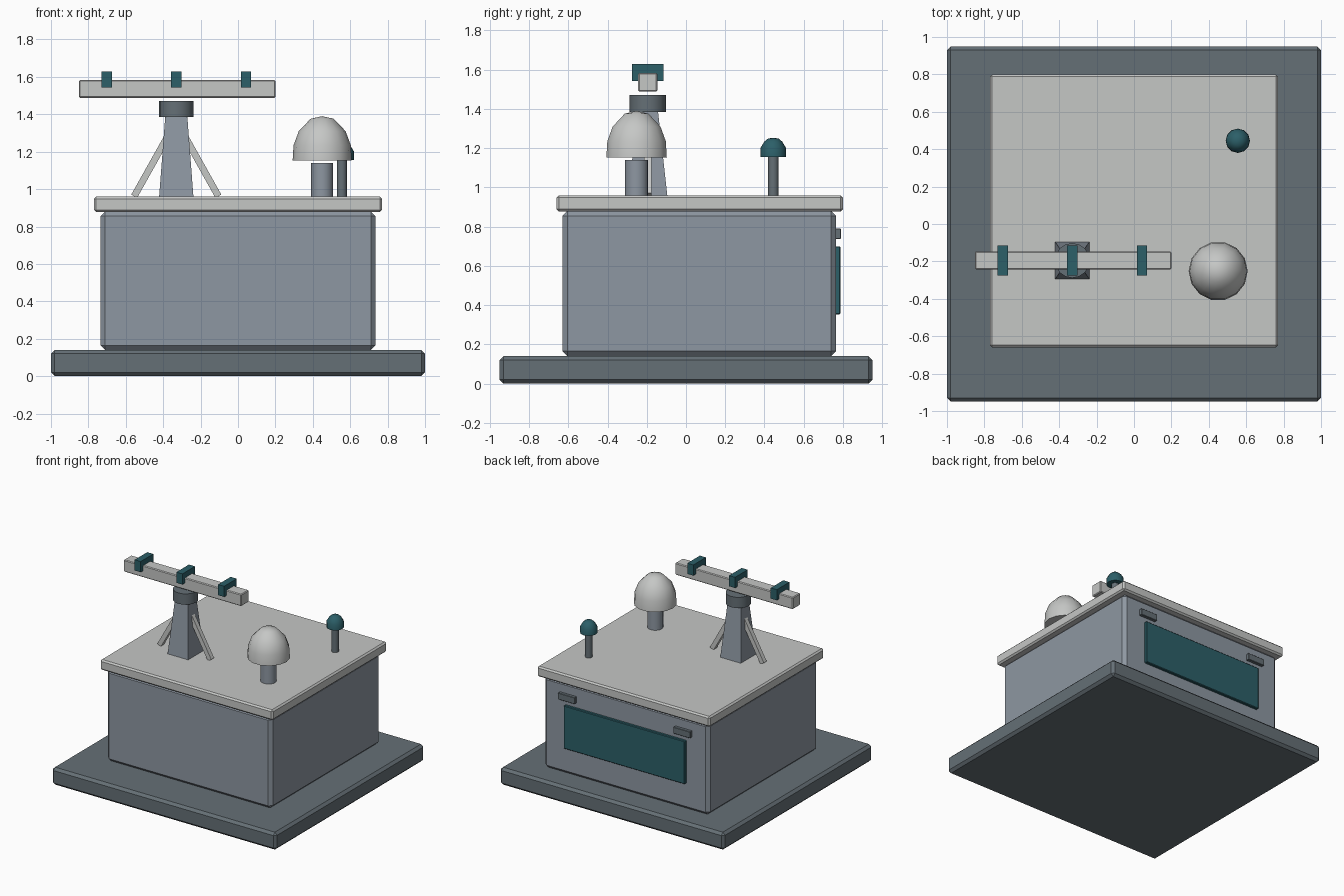
import bpy, bmesh, math
from mathutils import Vector

cube = bpy.data.objects.get("Cube")
if cube:
    bpy.data.objects.remove(cube, do_unlink=True)


def material(name, color):
    m = bpy.data.materials.new(name)
    m.use_nodes = True
    rgba = (*color, 1)
    m.diffuse_color = rgba
    m.node_tree.nodes["Principled BSDF"].inputs["Base Color"].default_value = rgba
    return m


PALE = material("pale_grey", (0.56, 0.57, 0.56))
WALL = material("blue_grey", (0.27, 0.31, 0.36))
DARK = material("slate_grey", (0.13, 0.16, 0.18))
TEAL = material("dark_teal", (0.025, 0.115, 0.14))


def finish(name, bm, mat, smooth=False):
    bmesh.ops.recalc_face_normals(bm, faces=bm.faces)
    mesh = bpy.data.meshes.new(name)
    bm.to_mesh(mesh)
    bm.free()
    mesh.materials.append(mat)
    ob = bpy.data.objects.new(name, mesh)
    bpy.context.collection.objects.link(ob)
    if smooth:
        bpy.ops.object.select_all(action='DESELECT')
        ob.select_set(True)
        bpy.context.view_layer.objects.active = ob
        bpy.ops.object.shade_smooth_by_angle(angle=math.radians(50))
    return ob


def box(name, xs, ys, zs, mat, bevel=0, taper=(1, 1)):
    """Box from ranges on each axis; taper scales its top."""
    bm = bmesh.new()
    bmesh.ops.create_cube(bm, size=1)
    for v in bm.verts:
        if v.co.z > 0:
            v.co.x *= taper[0]
            v.co.y *= taper[1]
        v.co = Vector([(a + b) / 2 + c * (b - a)
                       for c, (a, b) in zip(v.co, (xs, ys, zs))])
    if bevel:
        bmesh.ops.bevel(bm, geom=bm.edges[:], offset=bevel, segments=1,
                        affect='EDGES')
    return finish(name, bm, mat)


def lathe(name, x, y, profile, mat, sides):
    """Solid of revolution from (radius, height) pairs."""
    bm = bmesh.new()
    rings = []
    for r, z in profile:
        rings.append([bm.verts.new((x + r * math.cos(math.tau * i / sides),
                                    y + r * math.sin(math.tau * i / sides), z))
                      for i in range(sides)])
    for low, high in zip(rings, rings[1:]):
        for i in range(sides):
            j = (i + 1) % sides
            bm.faces.new((low[i], low[j], high[j], high[i]))
    bm.faces.new(rings[0])
    bm.faces.new(rings[-1])
    bmesh.ops.remove_doubles(bm, verts=bm.verts, dist=0.0001)
    return finish(name, bm, mat, True)


def strut(name, start, end, width, mat):
    """Square bar between two points."""
    a, b = Vector(start), Vector(end)
    bm = bmesh.new()
    bmesh.ops.create_cube(bm, size=1)
    bmesh.ops.scale(bm, vec=(width, width, (b - a).length), verts=bm.verts)
    ob = finish(name, bm, mat)
    ob.location = (a + b) / 2
    ob.rotation_euler = (0, math.atan2(b.x - a.x, b.z - a.z), 0)
    return ob


# Building
box("base_slab", (-1, 1), (-0.95, 0.95), (0, 0.14), DARK, 0.02)
box("main_body", (-0.735, 0.735), (-0.63, 0.765), (0.14, 0.88), WALL, 0.025)
box("roof_slab", (-0.77, 0.77), (-0.66, 0.8), (0.877, 0.96), PALE, 0.012)

# Back wall panel and brackets
box("back_panel", (-0.54, 0.54), (0.75, 0.787), (0.352, 0.7), TEAL, 0.005)
for side, x in (("left", 0.515), ("right", -0.515)):
    box(side + "_back_bracket", (x - 0.075, x + 0.075), (0.75, 0.79),
        (0.737, 0.79), DARK, 0.003)

# Scanner mast with struts
MX, MY = -0.33, -0.195
box("mast", (MX - 0.092, MX + 0.092), (MY - 0.1, MY + 0.1), (0.955, 1.39),
    WALL, 0, (0.64, 0.52))
lathe("mast_collar", MX, MY, [(0.093, 1.385), (0.093, 1.472)], DARK, 16)
for side, s in (("left", 1), ("right", -1)):
    strut(side + "_strut", (MX + s * 0.225, MY, 0.962),
          (MX + s * 0.03, MY, 1.31), 0.036, PALE)

# Scanner bar and clamps
box("scanner_bar", (-0.85, 0.2), (MY - 0.049, MY + 0.049), (1.488, 1.584),
    PALE, 0.006)
for name, dx in (("right", -0.372), ("middle", 0), ("left", 0.372)):
    x = MX + dx
    box(name + "_bar_clamp", (x - 0.027, x + 0.027), (MY - 0.08, MY + 0.08),
        (1.542, 1.628), TEAL)

# Large dome on its post
lathe("dome_post", 0.45, -0.252, [(0.059, 0.955), (0.059, 1.14)], WALL, 16)
lathe("dome", 0.45, -0.252,
      [(0.158, 1.152), (0.153, 1.235), (0.125, 1.31), (0.062, 1.376), (0, 1.39)],
      PALE, 14)

# Small sensor on its post
lathe("sensor_post", 0.555, 0.445, [(0.027, 0.955), (0.027, 1.16)], DARK, 12)
lathe("sensor_head", 0.555, 0.445,
      [(0.065, 1.156), (0.064, 1.203), (0.046, 1.233), (0.026, 1.25), (0, 1.252)],
      TEAL, 12)
